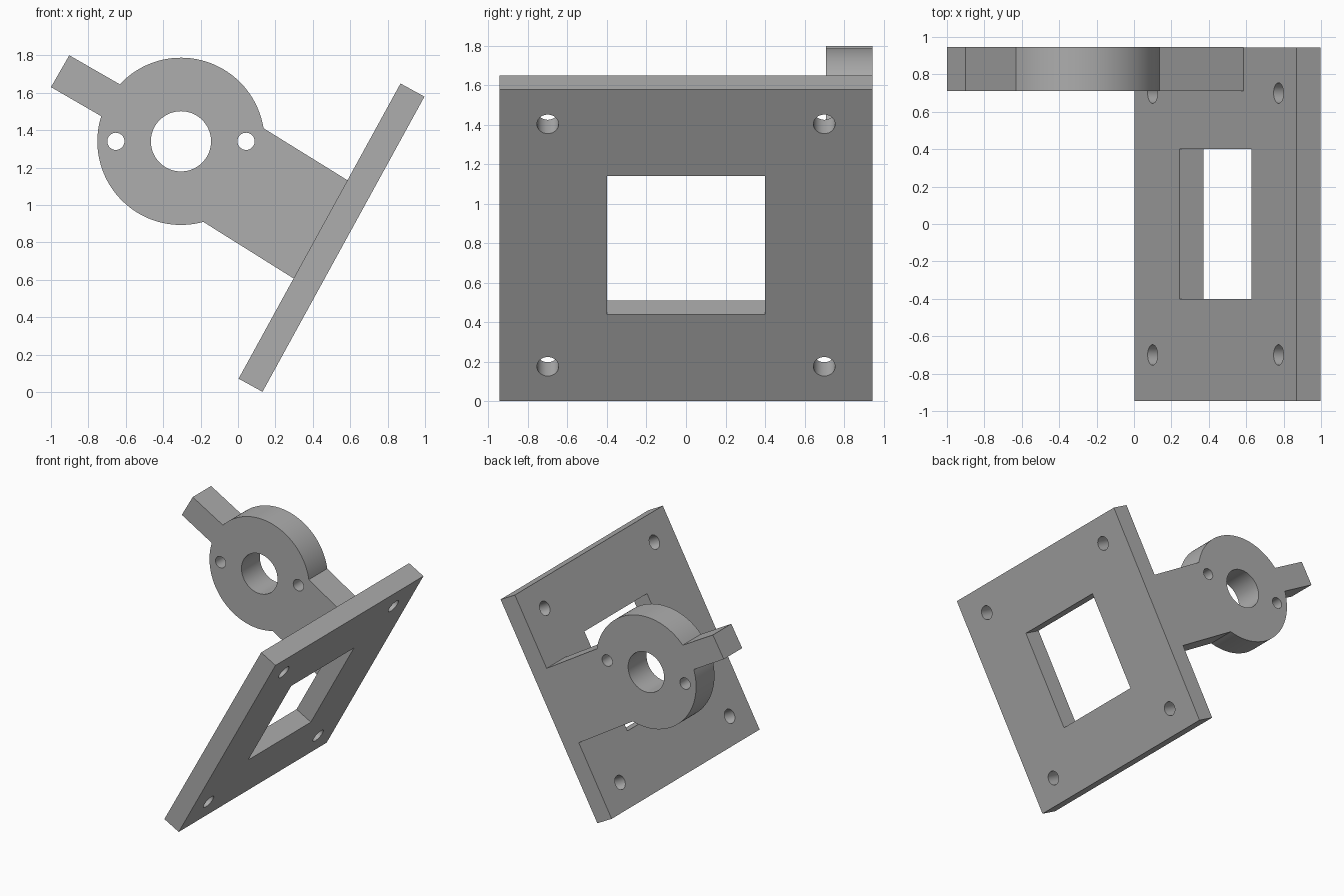
import bpy
from math import sin, cos, radians, tau
from mathutils import Vector, Matrix

cube = bpy.data.objects.get("Cube")
if cube:
    bpy.data.objects.remove(cube)

grey = bpy.data.materials.new("plain_grey")
grey.use_nodes = True
colour = (0.42, 0.42, 0.42, 1)
grey.diffuse_color = colour
grey.node_tree.nodes["Principled BSDF"].inputs["Base Color"].default_value = colour


def arc(cx, cy, r, start, end, steps):
    """Points along an arc, angles in degrees."""
    angles = [radians(start + (end - start) * i / steps) for i in range(steps + 1)]
    return [(cx + r * cos(a), cy + r * sin(a)) for a in angles]


def circle(cx, cy, r, steps=48):
    return arc(cx, cy, r, 0, 360, steps)[:-1]


def rectangle(w, h):
    return [(-w / 2, -h / 2), (w / 2, -h / 2), (w / 2, h / 2), (-w / 2, h / 2)]


def extruded(name, loops, depth, matrix):
    """Solid from an outline and its holes, extruded evenly about its plane."""
    curve = bpy.data.curves.new(name + "_profile", 'CURVE')
    curve.dimensions = '2D'
    curve.fill_mode = 'BOTH'
    curve.extrude = depth / 2
    for loop in loops:
        spline = curve.splines.new('POLY')
        spline.points.add(len(loop) - 1)
        for point, (x, y) in zip(spline.points, loop):
            point.co = (x, y, 0, 1)
        spline.use_cyclic_u = True
    obj = bpy.data.objects.new(name, curve)
    bpy.context.collection.objects.link(obj)
    obj.matrix_world = matrix
    bpy.ops.object.select_all(action='DESELECT')
    obj.select_set(True)
    bpy.context.view_layer.objects.active = obj
    bpy.ops.object.convert(target='MESH')
    obj = bpy.context.object
    obj.name = name
    # Weld caps to walls, then smooth the round walls only
    bpy.ops.object.mode_set(mode='EDIT')
    bpy.ops.mesh.select_all(action='SELECT')
    bpy.ops.mesh.remove_doubles(threshold=0.0001)
    bpy.ops.mesh.normals_make_consistent(inside=False)
    bpy.ops.object.mode_set(mode='OBJECT')
    bpy.ops.object.shade_smooth_by_angle(angle=radians(30))
    obj.data.materials.clear()
    obj.data.materials.append(grey)
    return obj


# Tilted mounting plate with a square window and four screw holes
tilt = radians(61.25)
across = Vector((0, 1, 0))
along = Vector((cos(tilt), 0, sin(tilt)))
normal = across.cross(along)
centre = Vector((0.5, 0, 0.825))
thickness = 0.146
frame = Matrix((across, along, normal)).transposed().to_4x4()
frame.translation = centre
screws = [circle(x, y, 0.055, 32) for x in (-0.7, 0.7) for y in (-0.7, 0.7)]
extruded("mounting_plate", [rectangle(1.89, 1.80), rectangle(0.8, 0.8)] + screws,
         thickness, frame)

# Ring bracket: round hub, arm down to the plate and a short tab
cx, cz, radius = -0.305, 1.34, 0.447
face = centre - Vector((sin(tilt), 0, -cos(tilt))) * thickness / 2


def on_plate(z):
    """Point of the plate's inner face at height z."""
    return (face.x + (z - face.z) * cos(tilt) / sin(tilt), z)


outline = arc(cx, cz, radius, 9, 137, 48)
outline += [(-0.902, 1.80), (-1.0, 1.63)]
outline += arc(cx, cz, radius, 162.5, 285.5, 48)
outline += [on_plate(0.607), on_plate(1.132)]
holes = [circle(cx, cz, 0.161, 64)]
holes += [circle(cx + side * 0.348, cz, 0.046, 32) for side in (-1, 1)]
upright = Matrix.Translation((0, 0.8275, 0)) @ Matrix.Rotation(tau / 4, 4, 'X')
extruded("ring_bracket", [outline] + holes, 0.235, upright)
